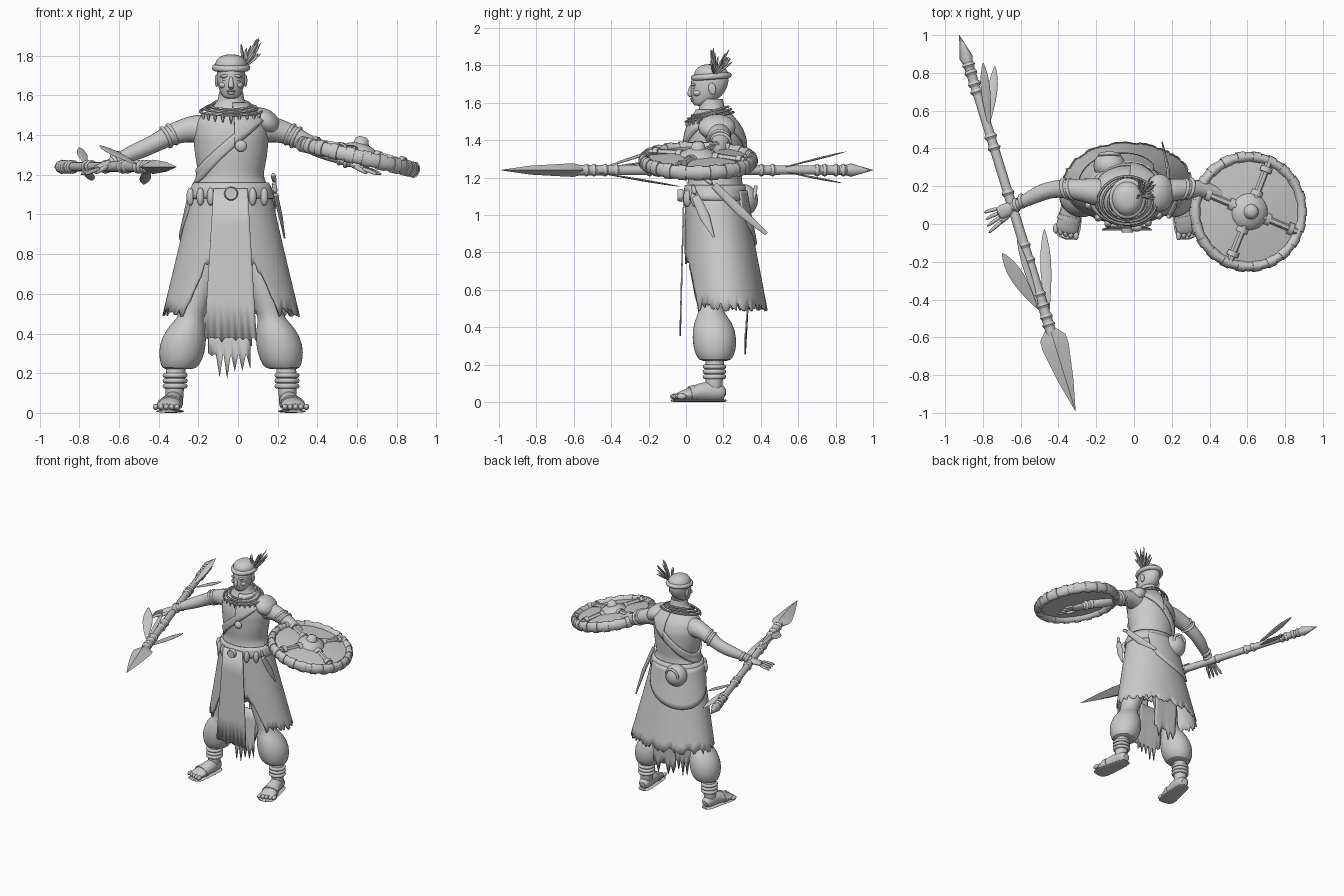
import bpy, bmesh, math, random
from mathutils import Vector, Matrix

random.seed(4)
if "Cube" in bpy.data.objects:
    bpy.data.objects.remove(bpy.data.objects["Cube"])
clay = bpy.data.materials.new("clay_grey")
clay.use_nodes = True
clay.diffuse_color = (0.6, 0.6, 0.6, 1)
clay.node_tree.nodes["Principled BSDF"].inputs["Base Color"].default_value = (0.6, 0.6, 0.6, 1)
CX = -0.035  # body centre line
Z = Vector((0, 0, 1))


def finish(ob, name, sub=0, thick=0, angle=50):
    ob.name = name
    ob.data.materials.append(clay)
    bpy.ops.object.select_all(action='DESELECT')
    ob.select_set(True)
    bpy.context.view_layer.objects.active = ob
    bpy.ops.object.shade_smooth_by_angle(angle=math.radians(angle))
    if thick:
        ob.modifiers.new("thickness", 'SOLIDIFY').thickness = thick
    if sub:
        m = ob.modifiers.new("smooth", 'SUBSURF')
        m.levels = m.render_levels = sub
    return ob


def grid(name, rows, closed=False, caps=False, **kw):
    """Skin rows of points into a surface."""
    bm = bmesh.new()
    vs = [[bm.verts.new(p) for p in row] for row in rows]
    n = len(vs[0])
    for a, b in zip(vs, vs[1:]):
        for i in range(n if closed else n - 1):
            j = (i + 1) % n
            bm.faces.new((a[i], a[j], b[j], b[i]))
    if caps:
        bm.faces.new(vs[0])
        bm.faces.new(vs[-1])
    bmesh.ops.recalc_face_normals(bm, faces=bm.faces)
    me = bpy.data.meshes.new(name)
    bm.to_mesh(me)
    bm.free()
    ob = bpy.data.objects.new(name, me)
    bpy.context.collection.objects.link(ob)
    return finish(ob, name, **kw)


def tube(name, pts, n=12, sub=1, axis=None, **kw):
    """Loft ellipses along a path of (x, y, z, radius[, second radius])."""
    ps = [Vector(p[:3]) for p in pts]
    whole = axis or (ps[-1] - ps[0]).normalized()
    ref = Vector((0, 1, 0)) if abs(whole.z) > 0.7 else Z
    rows = []
    for i, p in enumerate(pts):
        t = axis or (ps[min(i + 1, len(ps) - 1)] - ps[max(i - 1, 0)]).normalized()
        s = t.cross(ref).normalized()
        u = s.cross(t)
        ring = [2 * math.pi * k / n for k in range(n)]
        rows.append([ps[i] + s * p[3] * math.cos(a) + u * p[-1] * math.sin(a) for a in ring])
    return grid(name, rows, closed=True, caps=True, sub=sub, **kw)


def ball(name, loc, size, rot=(0, 0, 0)):
    bpy.ops.mesh.primitive_uv_sphere_add(segments=20, ring_count=12, radius=1, location=loc, rotation=rot)
    ob = bpy.context.object
    ob.scale = size
    return finish(ob, name)


def ring(name, loc, r, thin, scale=(1, 1, 1), rot=(0, 0, 0)):
    bpy.ops.mesh.primitive_torus_add(major_radius=r, minor_radius=thin, major_segments=40,
                                     minor_segments=10, location=loc, rotation=rot)
    ob = bpy.context.object
    ob.scale = scale
    return finish(ob, name)


def leaf(name, p, q, w):
    p, q = Vector(p), Vector(q)
    prof = ((0, .1), (.25, .6), (.55, 1), (.8, .8), (1, .05))
    tube(name, [(*p.lerp(q, f), w * k, .006 * k + .001) for f, k in prof], n=8)


# Body profile: height, half width, centre y, half depth
BODY = [(.48, .345, .22, .215), (.8, .268, .185, .188), (1.0, .222, .165, .168), (1.13, .195, .155, .155),
        (1.19, .162, .155, .143), (1.3, .182, .155, .153), (1.4, .192, .155, .155), (1.47, .18, .15, .135),
        (1.52, .125, .145, .1), (1.56, .07, .14, .07), (1.62, .06, .135, .062)]


def surf(a, z, off=0):
    """Point on the body; angle 0 faces the front, +90 degrees is the left."""
    z = min(max(z, BODY[0][0]), BODY[-1][0])
    lo, hi = next((p, q) for p, q in zip(BODY, BODY[1:]) if p[0] <= z <= q[0])
    f = (z - lo[0]) / (hi[0] - lo[0])
    rx, cy, ry = (lo[i] + f * (hi[i] - lo[i]) for i in (1, 2, 3))
    return Vector((CX + (rx + off) * math.sin(a), cy - (ry + off) * math.cos(a), z))


def patch(name, a0, a1, zlo, zhi, off=0, cols=48, rows=8, **kw):
    """Cloth that follows the body between two heights given by angle."""
    full = a1 - a0 == 360
    angs = [math.radians(a0 + (a1 - a0) * i / (cols if full else cols - 1)) for i in range(cols)]
    ends = [(zlo(a), zhi(a)) for a in angs]
    grid(name, [[surf(a, l + (h - l) * r / rows, off) for a, (l, h) in zip(angs, ends)]
                for r in range(rows + 1)], closed=full, **kw)


def rag(name, x0, x1, top, bottom, jag, cols=16, taper=1.0):
    """Hanging torn panel; top and bottom are (y, z)."""
    rows = []
    drop = [random.uniform(0, jag) for _ in range(cols)]
    for r in range(5):
        f, mid = r / 4, (x0 + x1) / 2
        k = taper + (1 - taper) * f
        rows.append([(mid + (x0 + (x1 - x0) * i / (cols - 1) - mid) * k, top[0] + (bottom[0] - top[0]) * f,
                      top[1] + (bottom[1] - (drop[i] if i % 2 else 0) - top[1]) * f) for i in range(cols)])
    grid(name, rows, thick=.008)


# Torso, sash, shawl and belt
patch("torso", -180, 180, lambda a: 1.1, lambda a: 1.62, rows=20, sub=1)
sash = lambda a: 1.36 + .17 * math.sin(a)
patch("sash", -180, 180, lambda a: sash(a) - .035, lambda a: sash(a) + .035, .012, rows=3, thick=.012)
patch("shoulder_shawl", 5, 175, lambda a: sash(a) - .03, lambda a: 1.565, .018, rows=6, thick=.02)
ball("shawl_cap", (.135, .165, 1.47), (.085, .1, .06), (0, .6, 0))
patch("belt", -180, 180, lambda a: 1.08, lambda a: 1.16, .012, rows=3, thick=.015)
tube("belt_buckle", [(CX, -.02, 1.105, .035), (CX, -.045, 1.105, .03)], n=20, sub=0)
ball("sash_knot", (.015, -.02, 1.345), (.03, .02, .03))


# Torn skirt with an open front, back flap and hanging rags
def hem(a):
    d = abs(math.degrees(a))
    return .5 + .25 * min(1, max(0, (44 - d) / 18)) + random.uniform(-.015, .035)


patch("skirt", -180, 180, hem, lambda a: 1.12, .004, cols=128, rows=10, thick=.01)
patch("back_flap", 140, 290, lambda a: 1.1 - .27 * max(0, math.sin((math.degrees(a) - 140) / 150 * math.pi)) ** .45,
      lambda a: 1.13, .018, rows=8, thick=.02)
rag("front_apron", -.17, .095, (-.015, 1.13), (-.035, .38), .03, taper=.65)
rag("inner_fringe", -.15, .06, (.15, .6), (.12, .3), .14, cols=12)
rag("back_rag", -.13, .07, (.34, .6), (.32, .34), .09, cols=10)

# Back bag, hip pouches and side weapons
ball("back_bag", (-.13, .31, 1.08), (.085, .075, .085))
ring("bag_mouth", (-.13, .365, 1.1), .05, .01, rot=(1.4, 0, 0))
for i, a in enumerate((-70, -45, -28, 30, 50)):
    ball(f"hip_pouch_{i}", surf(math.radians(a), 1.09, .015), (.02, .022, .045))
tube("knife_sheath", [(.19, .05, 1.1, .012, .022), (.215, .1, .99, .01, .028), (.235, .15, .88, .004, .004)], sub=0)
tube("knife_handle", [(.18, .035, 1.17, .014), (.19, .05, 1.1, .014)])
tube("sword_sheath", [(.185, .15, 1.16, .01, .02), (.18, .29, 1.02, .01, .025), (.15, .43, .9, .004, .01)], sub=0)
tube("sword_handle", [(.175, .08, 1.21, .014), (.185, .15, 1.16, .014)])

# Head
tube("head", [(CX, .07, 1.583, .03, .03), (CX, .085, 1.6, .048, .05), (CX, .11, 1.635, .064, .085),
              (CX, .122, 1.68, .072, .1), (CX, .13, 1.73, .074, .104), (CX, .13, 1.77, .06, .085)],
     n=20, axis=Z)
tube("nose", [(CX, .032, 1.7, .008), (CX, .022, 1.665, .012), (CX, .016, 1.645, .017), (CX, .035, 1.635, .012)])
ball("upper_lip", (CX, .034, 1.622), (.024, .012, .006))
ball("lower_lip", (CX, .037, 1.611), (.02, .011, .007))
for s, side in ((1, "left"), (-1, "right")):
    ball(side + "_brow", (CX + s * .03, .04, 1.698), (.026, .014, .008), (0, s * .12, 0))
    ball(side + "_eye", (CX + s * .03, .045, 1.68), (.014, .011, .008))
    ball(side + "_cheek", (CX + s * .038, .063, 1.652), (.024, .026, .018))
    ball(side + "_ear", (CX + s * .072, .14, 1.675), (.01, .02, .032), (.2, 0, 0))

# Round hat with rolled brim and plume
tube("hat_dome", [(CX, .135, z, r, r * 1.13) for z, r in ((1.72, .084), (1.76, .084), (1.79, .068), (1.808, .03))],
     n=24, axis=Z)
ring("hat_brim", (CX, .135, 1.74), .08, .017, (1, 1.13, 1), (.08, 0, 0))
for i in range(22):
    tip = Vector((random.uniform(.01, .12), random.uniform(.13, .26), random.uniform(1.8, 1.9)))
    leaf(f"plume_{i}", (.03 + random.uniform(-.01, .01), .15, 1.74), tip, .007)

# Necklaces with teeth
for i, (z, off) in enumerate(((1.55, .02), (1.535, .03), (1.52, .035))):
    pts = [surf(a, z + .005 - .025 * math.cos(a), off) for a in [math.radians(15 * k) for k in range(25)]]
    tube(f"necklace_{i}", [(*p, .007) for p in pts[:-1]] + [(*pts[-1], .007)], n=6, axis=None, sub=0)
for i in range(-4, 5):
    a = math.radians(i * 14)
    p, q = surf(a, 1.505, .03), surf(a * .9, 1.455 + abs(i) * .006, .008)
    tube(f"tooth_{i + 4}", [(*p, .009), (*p.lerp(q, .5), .008), (*q, .001)], n=6, sub=0)

# Arms, hands, legs and feet, mirrored about the body centre
for s, side in ((1, "left_"), (-1, "right_")):
    def limb(name, pts, **kw):
        tube(side + name, [(CX + s * p[0], *p[1:]) for p in pts], **kw)

    limb("arm", [(.1, .16, 1.42, .08), (.17, .17, 1.435, .077), (.235, .18, 1.425, .062), (.31, .187, 1.4, .055),
                 (.37, .187, 1.365, .048), (.42, .178, 1.342, .046), (.47, .16, 1.32, .046),
                 (.53, .13, 1.295, .037), (.585, .1, 1.27, .028), (.62, .085, 1.255, .028)])
    for x, y, z, r in ((.285, .187, 1.41, .06), (.315, .19, 1.395, .06), (.545, .125, 1.29, .038), (.575, .105, 1.275, .036)):
        limb("arm_band", [(x, y, z, r), (x + .012, y - .003, z - .006, r + .006), (x + .024, y - .006, z - .012, r)])
    limb("palm", [(.6, .095, 1.262, .03, .025), (.64, .075, 1.245, .04, .02), (.69, .05, 1.23, .04, .017)])
    for k in range(4):
        o = .027 - .02 * k
        limb(f"finger_{k}", [(.67 + o * .4, .055 + o, 1.232, .012), (.715 + o * .4, .032 + o * 1.5, 1.218, .011),
                             (.75 + o * .4, .01 + o * 1.8, 1.2, .007)], n=8)
    limb("thumb", [(.62, .055, 1.245, .016), (.655, .02, 1.225, .013), (.69, -.005, 1.205, .009)], n=8)

    limb("trousers", [(.09, .16, .95, .1), (.14, .145, .7, .095), (.185, .13, .53, .068), (.205, .135, .475, .066),
                      (.225, .145, .43, .1, .105), (.245, .152, .34, .122, .122), (.252, .155, .27, .11, .112),
                      (.26, .155, .22, .09, .09), (.27, .155, .22, .045, .045)], n=20, axis=Z)
    limb("shin", [(.275, .155, .27, .055), (.282, .152, .17, .052), (.285, .15, .1, .046), (.285, .15, .04, .048)])
    for k in range(3):
        ring(f"{side}anklet_{k}", (CX + s * .282, .152, .135 + .027 * k), .05, .013)
    limb("foot", [(.28, .215, .04, .03, .028), (.284, .18, .052, .047, .05), (.29, .11, .06, .05, .058),
                  (.305, .04, .045, .058, .042), (.318, -.02, .034, .066, .028), (.325, -.05, .028, .06, .02)])
    limb("sole", [(.28, .22, .008, .03, .008), (.284, .18, .008, .055, .008), (.295, .08, .008, .058, .008),
                  (.315, -.03, .008, .075, .008), (.325, -.085, .008, .055, .008)], n=12)
    for k in range(5):
        ball(f"{side}toe_{k}", (CX + s * (.272 + .027 * k), -.06 + .009 * k, .03), (.014, .026, .016))
    limb("sandal_strap", [(.305, .045, .046, .06, .046), (.31, .02, .042, .066, .042)], sub=0)

# Shield, tilted down to its outer side
tilt = Matrix.Translation((.605, .065, 1.29)) @ Matrix.Rotation(math.radians(13), 4, 'Y')


def place(ob, deg=0):
    ob.matrix_world = tilt @ Matrix.Rotation(math.radians(deg), 4, 'Z')


def lathe(name, prof):
    place(tube(name, [(0, 0, z, r) for z, r in prof], n=40, sub=0, axis=Z))


lathe("shield_board", [(-.005, .29), (.012, .29), (.03, .15), (.035, .05)])
lathe("shield_boss", [(.025, .1), (.045, .092), (.06, .06), (.068, .04), (.095, .032), (.105, .015)])
rim = ring("shield_rim", (0, 0, 0), .29, .026)
place(rim)
rim.matrix_world = rim.matrix_world @ Matrix.Diagonal((1, 1, 1.4, 1))
for i in range(22):
    place(tube(f"rim_wrap_{i}", [(.29, y, 0, .03, .042) for y in (-.022, -.01, .01, .022)], n=10, sub=0), i * 360 / 22)
for i in range(4):
    place(tube(f"shield_spoke_{i}", [(.07, 0, .035, .018), (.28, 0, .025, .018)], n=6, sub=0), i * 90 - 22)
    for r in (.105, .24):
        place(tube("spoke_collar", [(r - .014, 0, .032, .032, .022), (r + .014, 0, .03, .032, .022)], n=8, sub=0), i * 90 - 22)

# Spear with blade, butt spike, bindings and feathers
BUTT, TIP = Vector((-.925, 1, 1.24)), Vector((-.31, -.99, 1.24))


def spear(name, prof, **kw):
    tube(name, [(*BUTT.lerp(TIP, f), *r) for f, *r in prof], sub=0, **kw)


spear("spear_shaft", [(.07, .02), (.12, .024), (.5, .026), (.82, .028)])
spear("spear_blade", [(.78, .024, .024), (.805, .07, .036), (.83, .072, .034), (.92, .04, .024), (1, .001, .001)], n=4)
spear("butt_spike", [(0, .001, .001), (.06, .036, .036), (.075, .026, .026), (.13, .026, .026)], n=8)
for f in (.08, .1, .13, .15, .27, .3, .42, .56, .6, .69, .72, .75, .77):
    spear("shaft_binding", [(f - .007, .027), (f, .035), (f + .007, .027)])
leaf("front_feather_a", (-.51, -.45, 1.25), (-.7, -.15, 1.35), .045)
leaf("front_feather_b", (-.455, -.52, 1.235), (-.475, -.02, 1.15), .035)
leaf("front_feather_c", (-.5, -.45, 1.25), (-.62, -.08, 1.3), .02)
leaf("back_feather_a", (-.765, .5, 1.25), (-.8, .86, 1.34), .03)
leaf("back_feather_b", (-.765, .53, 1.23), (-.735, .84, 1.17), .03)
